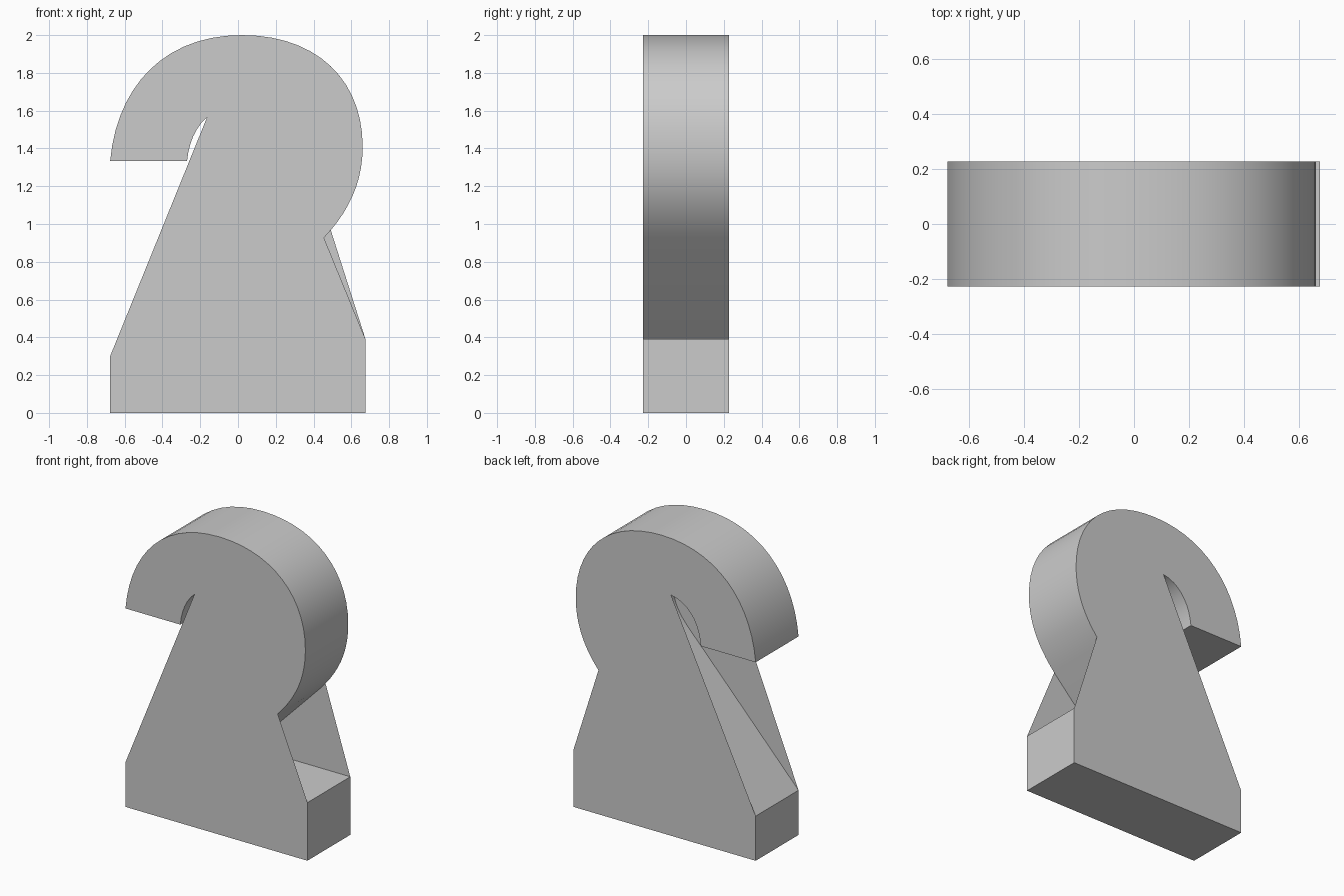
import bpy, bmesh, math
from mathutils import Vector

if "Cube" in bpy.data.objects:
    bpy.data.objects.remove(bpy.data.objects["Cube"])

HALF = 0.2275


def bez(a, b, c, d, n=10):
    """Points of a cubic curve, both ends included."""
    a, b, c, d = map(Vector, (a, b, c, d))
    out = []
    for i in range(n + 1):
        t = i / n
        s = 1 - t
        out.append(a * s**3 + b * 3 * s * s * t + c * 3 * s * t * t + d * t**3)
    return out


# Outer bowl, from the hook end over the top and down to the right notch
outer = (bez((-.677, 1.333), (-.64, 1.74), (-.38, 2), (.02, 2), 14)
         + bez((.02, 2), (.42, 2), (.66, 1.76), (.66, 1.41), 14)[1:]
         + bez((.66, 1.41), (.66, 1.21), (.58, 1.06), (.455, .927))[1:])
# Inner bowl, from the hook end to the start of the diagonal
inner = (bez((-.27, 1.333), (-.255, 1.49), (-.17, 1.62), (0, 1.62))
         + bez((0, 1.62), (.15, 1.62), (.25, 1.53), (.25, 1.4))[1:]
         + bez((.25, 1.4), (.25, 1.3), (.19, 1.22), (.08, 1.11))[1:])
foot = [Vector(p) for p in ((.675, .39), (.675, 0), (-.677, 0), (-.677, .3))]

bm = bmesh.new()

# Side walls following the full outline, including the hollow recesses
outline = outer + [Vector((-.07, .39))] + foot + inner[::-1]
rings = [[bm.verts.new((p.x, y, p.y)) for p in outline] for y in (-HALF, HALF)]
for i in range(len(outline)):
    j = (i + 1) % len(outline)
    bm.faces.new((rings[0][i], rings[0][j], rings[1][j], rings[1][i]))

# Front and back plates bridge the recesses, each with slightly different corners
front = outer + foot + inner[6::-1]
back = outer[:-1] + foot + inner[9::-1]
bm.faces.new([bm.verts.new((p.x, -HALF, p.y)) for p in front[::-1]])
bm.faces.new([bm.verts.new((p.x, HALF, p.y)) for p in back])

mesh = bpy.data.meshes.new("curved_block")
bm.to_mesh(mesh)
bm.free()
block = bpy.data.objects.new("curved_block", mesh)
bpy.context.collection.objects.link(block)
bpy.context.view_layer.objects.active = block
block.select_set(True)
bpy.ops.object.shade_smooth_by_angle(angle=math.radians(30))
